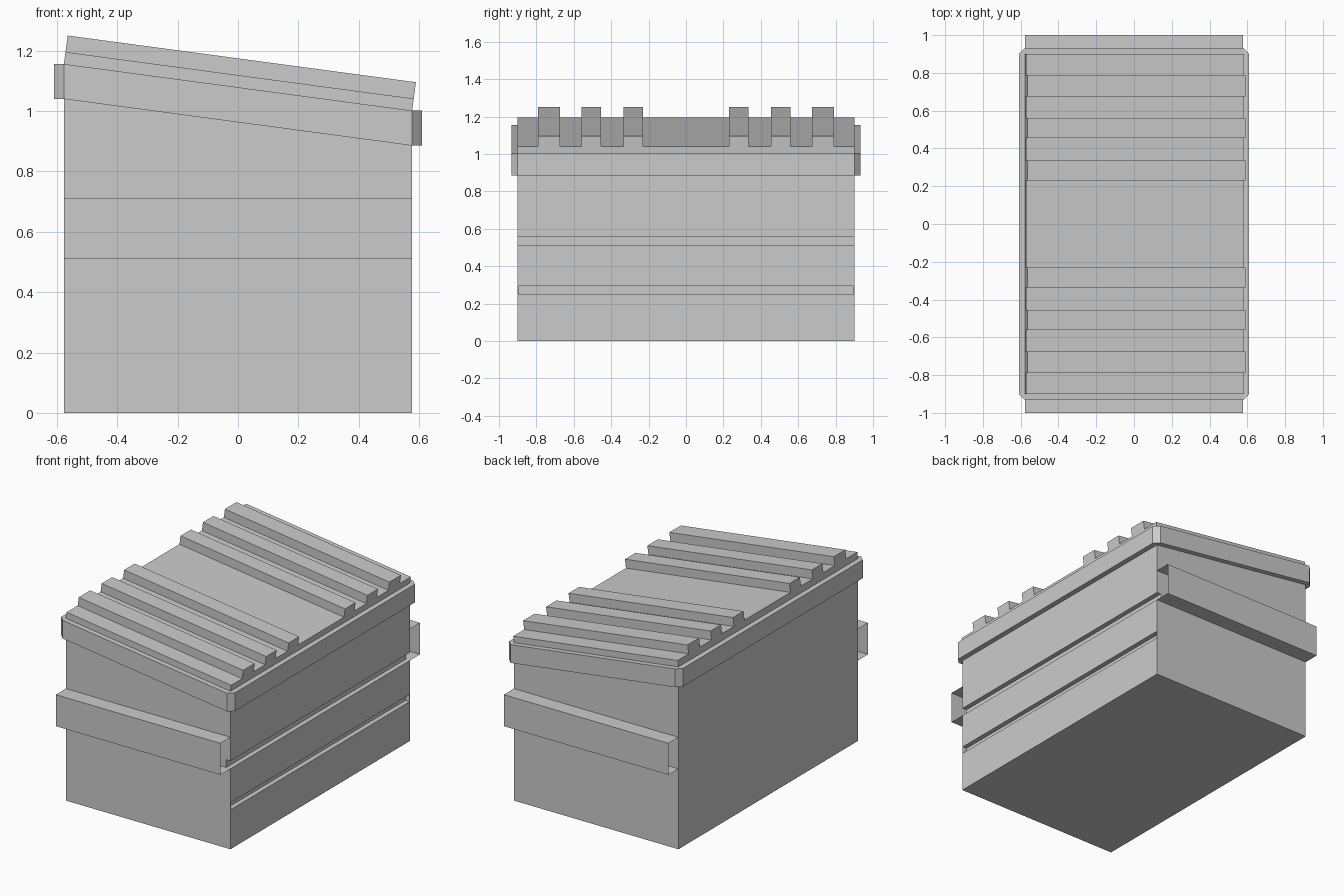
import bpy
import bmesh
import math

cube = bpy.data.objects.get("Cube")
if cube:
    bpy.data.objects.remove(cube, do_unlink=True)

grey = bpy.data.materials.new("plain_grey")
grey.use_nodes = True
COLOR = (0.6, 0.6, 0.6, 1)
grey.diffuse_color = COLOR
grey.node_tree.nodes["Principled BSDF"].inputs["Base Color"].default_value = COLOR

HALF_X, HALF_Y = 0.577, 0.9
LIP = 0.033           # how far the rim stands out
SLOPE = 0.134         # fall of the lid towards +x
ANGLE = math.atan(SLOPE)


def roof(x):
    """Height of the sloping top, flat beyond the body walls."""
    return 1.079 - SLOPE * max(-HALF_X, min(HALF_X, x))


def loft(name, sections, closed=True):
    """Bridge equal-length sections; closed ones are also capped."""
    bm = bmesh.new()
    rings = [[bm.verts.new(p) for p in s] for s in sections]
    n = len(rings[0])
    for a, b in zip(rings, rings[1:]):
        for i in range(n if closed else n - 1):
            j = (i + 1) % n
            bm.faces.new((a[i], a[j], b[j], b[i]))
    if closed:
        bm.faces.new(rings[0])
        bm.faces.new(rings[-1])
    bmesh.ops.recalc_face_normals(bm, faces=bm.faces)
    mesh = bpy.data.meshes.new(name)
    bm.to_mesh(mesh)
    bm.free()
    mesh.materials.append(grey)
    obj = bpy.data.objects.new(name, mesh)
    bpy.context.collection.objects.link(obj)
    return obj


# Body: side profile with two grooves in the +x wall
GROOVES = [(0.25, 0.295), (0.51, 0.56)]
DEPTH = 0.03
profile = [(-HALF_X, 0), (HALF_X, 0)]
for low, high in GROOVES:
    inner = HALF_X - DEPTH
    profile += [(HALF_X, low), (inner, low), (inner, high), (HALF_X, high)]
profile += [(HALF_X, roof(HALF_X)), (-HALF_X, roof(-HALF_X))]
loft("body", [[(x, y, z) for x, z in profile] for y in (-HALF_Y, HALF_Y)])

# Rim: sloping band with chamfered corners
stations = [(-HALF_X - LIP, HALF_Y), (-HALF_X, HALF_Y + LIP),
            (HALF_X, HALF_Y + LIP), (HALF_X + LIP, HALF_Y)]
loft("rim", [[(x, -w, roof(x) - 0.116), (x, w, roof(x) - 0.116),
              (x, w, roof(x)), (x, -w, roof(x))] for x, w in stations])

# Lid: corrugated section swept down the slope
BASE, RIB = 0.04, 0.095
right_half = [(HALF_Y, 0), (HALF_Y, BASE)]
for start, end in [(0.79, 0.675), (0.56, 0.455), (0.335, 0.23)]:
    right_half += [(start, BASE), (start, RIB), (end, RIB), (end, BASE)]
section = right_half + [(-y, h) for y, h in reversed(right_half)]
loft("ribbed_lid", [[(x + h * math.sin(ANGLE), y, roof(x) + h * math.cos(ANGLE))
                     for y, h in section] for x in (-HALF_X, HALF_X)])

for side, label in ((-1, "front"), (1, "back")):
    # Lifting channel: open at both ends
    channel = [(HALF_Y, 0.51), (1.0, 0.51), (1.0, 0.71), (HALF_Y, 0.71)]
    loft(label + "_lifting_channel",
         [[(x, side * y, z) for y, z in channel] for x in (-HALF_X, HALF_X)],
         closed=False)
    # Thin plate closing the end of the lower groove
    low, high = GROOVES[0]
    plate = [(HALF_X - DEPTH, low), (HALF_X, low),
             (HALF_X, high), (HALF_X - DEPTH, high)]
    loft(label + "_groove_end",
         [[(x, side * y, z) for x, z in plate] for y in (HALF_Y - 0.004, HALF_Y)])
